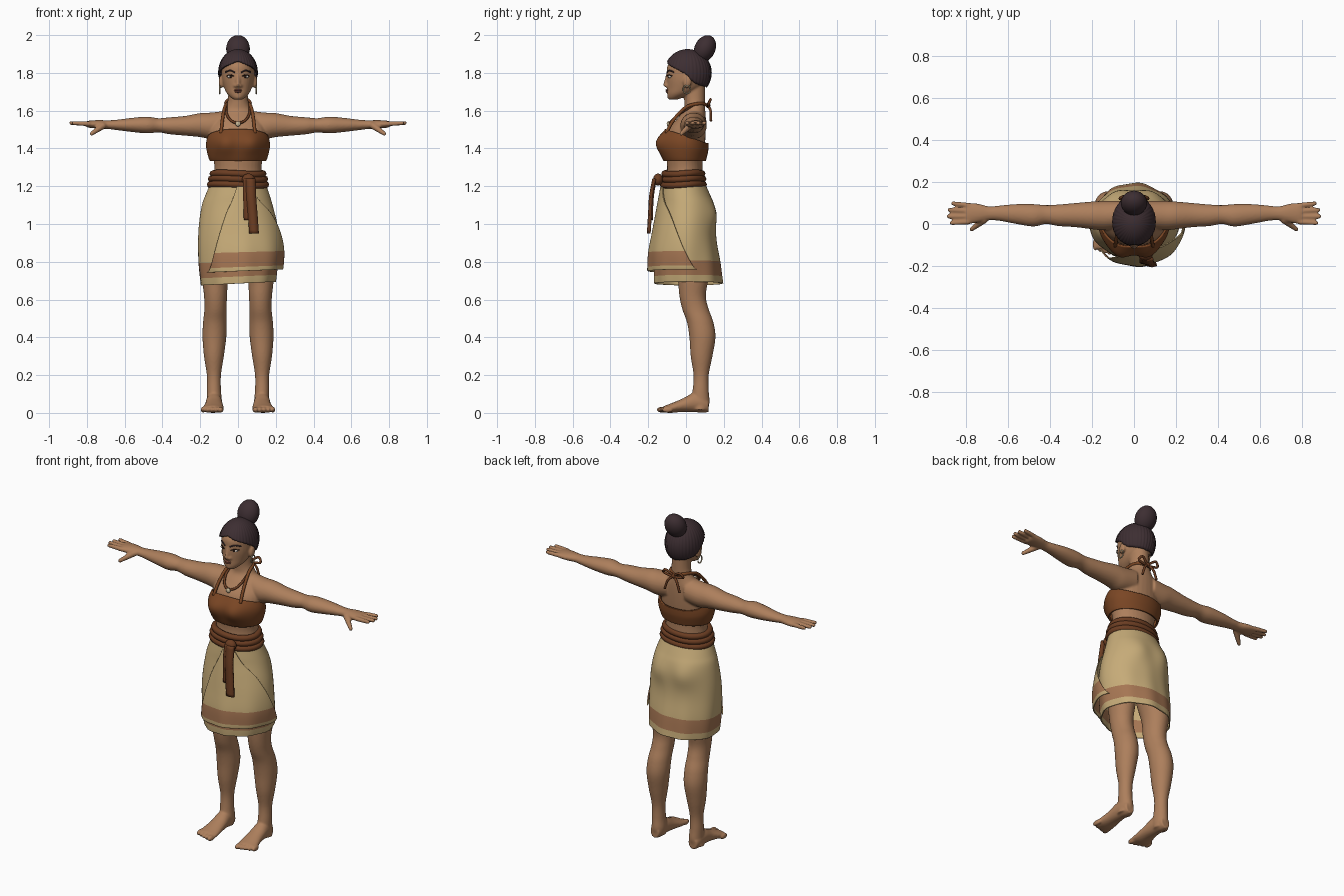
import bpy, bmesh, math
from mathutils import Vector, Matrix, Euler

cube = bpy.data.objects.get("Cube")
if cube:
    bpy.data.objects.remove(cube, do_unlink=True)


def material(name, code):
    rgb = [int(code[i:i + 2], 16) / 255 for i in (0, 2, 4)]
    col = [c / 12.92 if c < .04 else ((c + .055) / 1.055) ** 2.4 for c in rgb] + [1]
    m = bpy.data.materials.new(name)
    m.use_nodes = True
    m.diffuse_color = col
    bsdf = next(n for n in m.node_tree.nodes if n.type == "BSDF_PRINCIPLED")
    bsdf.inputs["Base Color"].default_value = col
    bsdf.inputs["Roughness"].default_value = .8
    return m


skin = material("skin", "AD7F5C")
hair = material("dark_hair", "3D2E32")
leather = material("brown_leather", "7A4624")
rope = material("dark_rope", "6B3D22")
linen = material("tan_linen", "C6AB78")
trim = material("brown_trim", "A67653")
lip = material("lip_red", "8A5243")
white = material("eye_white", "D8CFC4")
dark = material("eye_dark", "2A1A14")
bone = material("pale_bone", "C9B896")


def spline(rows, n):
    """Smooth interpolation through rows of numbers."""
    out = []
    for i in range(len(rows) - 1):
        quad = [rows[min(max(i + j, 0), len(rows) - 1)] for j in (-1, 0, 1, 2)]
        for k in range(n):
            t = k / n
            out.append([b + .5 * t * (c - a + t * (2 * a - 5 * b + 4 * c - d + t * (3 * (b - c) + d - a)))
                        for a, b, c, d in zip(*quad)])
    return out + [list(rows[-1])]


def loft(bm, rows, axis="z", side=1, sides=32, n=5, cap=True, span=None, warp=None, paint=None):
    """Oval rings; each row is position, then low/high of the two cross directions."""
    rows = spline(rows, n)
    rings = []
    for i, (a, u0, u1, v0, v1) in enumerate(rows):
        lo, hi = span(i / (len(rows) - 1)) if span else (0, math.tau)
        ring = []
        for k in range(sides):
            t = lo + (hi - lo) * k / (sides - 1 if span else sides)
            u = (u0 + u1 + (u1 - u0) * math.cos(t)) / 2
            v = (v0 + v1 + (v1 - v0) * math.sin(t)) / 2
            p = Vector({"z": (u, v, a), "x": (a, u, v), "y": (u, a, v)}[axis])
            p.x *= side
            ring.append(bm.verts.new(warp(p) if warp else p))
        rings.append(ring)
    for i, (r, s) in enumerate(zip(rings, rings[1:])):
        for k in range(sides - 1 if span else sides):
            j = (k + 1) % sides
            f = bm.faces.new((r[k], r[j], s[j], s[k]))
            if paint:
                f.material_index = paint((rows[i][0] + rows[i + 1][0]) / 2)
    if cap:
        bm.faces.new(rings[0])
        bm.faces.new(rings[-1])


def ball(bm, loc, size, tilt=0):
    m = Matrix.LocRotScale(Vector(loc), Euler((tilt, 0, 0)), Vector(size))
    return bmesh.ops.create_uvsphere(bm, u_segments=24, v_segments=14, radius=1, matrix=m)["verts"]


def rod(bm, a, b, ra, rb):
    a, b = Vector(a), Vector(b)
    m = Matrix.Translation((a + b) / 2) @ (b - a).to_track_quat("Z", "Y").to_matrix().to_4x4()
    bmesh.ops.create_cone(bm, cap_ends=True, segments=16, radius1=ra, radius2=rb, depth=(b - a).length, matrix=m)
    ball(bm, a, [ra] * 3)
    ball(bm, b, [rb] * 3)


def finish(bm, name, *mats, thick=0):
    bmesh.ops.recalc_face_normals(bm, faces=bm.faces)
    me = bpy.data.meshes.new(name)
    bm.to_mesh(me)
    bm.free()
    for m in mats:
        me.materials.append(m)
    me.shade_smooth()
    ob = bpy.data.objects.new(name, me)
    bpy.context.collection.objects.link(ob)
    if thick:
        mod = ob.modifiers.new("thickness", "SOLIDIFY")
        mod.thickness, mod.offset = thick, 0
    return ob


def blob(name, loc, size, mat, tilt=0):
    bm = bmesh.new()
    ball(bm, loc, size, tilt)
    return finish(bm, name, mat)


def cord(name, pts, r, mat, closed=False):
    """Round cord along a smooth path."""
    pts = [Vector(p) for p in (pts if closed else spline(pts, 6))]
    bm = bmesh.new()
    rings = []
    for i, p in enumerate(pts):
        nxt = pts[(i + 1) % len(pts)] if closed else pts[min(i + 1, len(pts) - 1)]
        q = (nxt - pts[i - 1 if closed else max(i - 1, 0)]).to_track_quat("Z", "Y")
        rings.append([bm.verts.new(p + q @ Vector((r * math.cos(k * math.pi / 4), r * math.sin(k * math.pi / 4), 0)))
                      for k in range(8)])
    pairs = list(zip(rings, rings[1:]))
    if closed:
        pairs.append((rings[-1], rings[0]))
    for a, b in pairs:
        # match the nearest corners so that the cord never twists
        o = min(range(8), key=lambda s: sum((a[k].co - b[(k + s) % 8].co).length for k in range(8)))
        for k in range(8):
            bm.faces.new((a[k], a[(k + 1) % 8], b[(k + 1 + o) % 8], b[(k + o) % 8]))
    if not closed:
        bm.faces.new(rings[0])
        bm.faces.new(rings[-1])
    return finish(bm, name, mat)


def ribbon(name, pts, width, mat):
    bm = bmesh.new()
    rows = [[bm.verts.new((x + s * width / 2, y - .006 * (s == 0), z)) for s in (-1, 0, 1)]
            for x, y, z in spline(pts, 4)]
    for a, b in zip(rows, rows[1:]):
        for k in (0, 1):
            bm.faces.new((a[k], a[k + 1], b[k + 1], b[k]))
    return finish(bm, name, mat, thick=.014)


# Body: overlapping limbs fused into one skin
bm = bmesh.new()
torso = [(1, .17, -.1, .13), (1.12, .16, -.11, .13), (1.2, .14, -.11, .09), (1.28, .125, -.1, .088),
         (1.34, .13, -.102, .088), (1.42, .15, -.105, .1), (1.5, .15, -.09, .105), (1.56, .125, -.045, .105),
         (1.6, .08, -.012, .102), (1.64, .057, -.008, .1), (1.7, .051, -.012, .1), (1.76, .05, 0, .1)]
head = [(1.658, .02, -.088, -.05), (1.668, .036, -.097, -.02), (1.69, .058, -.1, .03), (1.72, .073, -.1, .08),
        (1.76, .084, -.102, .108), (1.8, .087, -.102, .12), (1.84, .085, -.097, .118), (1.88, .066, -.065, .09),
        (1.905, .035, -.03, .05)]
for part in (torso, head):
    loft(bm, [(z, -x, x, f, b) for z, x, f, b in part])
rod(bm, (0, -.098, 1.79), (0, -.11, 1.737), .008, .011)
ball(bm, (0, -.08, 1.674), (.022, .02, .016))
leg = [(.015, .09, .17, .035, .115), (.06, .085, .165, .025, .125), (.12, .09, .165, .035, .12),
       (.2, .09, .165, .04, .12), (.3, .075, .18, .025, .14), (.4, .062, .188, .018, .156),
       (.48, .06, .185, .005, .145), (.55, .06, .178, -.02, .12), (.62, .058, .18, -.035, .105),
       (.72, .05, .19, -.045, .12), (.85, .02, .19, -.07, .13), (1.02, 0, .18, -.09, .13)]
foot = [(.12, .1, .155, .005, .07), (.09, .09, .165, 0, .1), (.04, .085, .17, .005, .105),
        (-.02, .08, .175, .005, .075), (-.08, .075, .188, 0, .05), (-.115, .075, .192, .002, .038)]
arm = [(.06, -.02, .11, 1.46, 1.6), (.14, -.03, .11, 1.45, 1.59), (.2, -.025, .107, 1.46, 1.587),
       (.28, -.015, .1, 1.468, 1.572), (.36, -.01, .093, 1.475, 1.565), (.42, 0, .09, 1.485, 1.56),
       (.48, -.012, .095, 1.48, 1.568), (.56, 0, .095, 1.487, 1.562), (.64, .015, .088, 1.497, 1.552),
       (.69, .018, .084, 1.503, 1.549), (.74, .008, .096, 1.505, 1.55), (.79, 0, .101, 1.51, 1.547),
       (.805, .005, .095, 1.515, 1.542)]
for s in (1, -1):
    loft(bm, leg, "z", s)
    loft(bm, foot, "y", s)
    loft(bm, arm, "x", s)
    for k in range(4):
        y = .088 - .026 * k
        rod(bm, (s * .79, y, 1.53), (s * (.862, .88, .884, .87)[k], y + .01 - .005 * k, 1.534), .013, .0105)
    rod(bm, (s * .715, .02, 1.52), (s * .775, -.025, 1.478), .018, .011)
    for k in range(5):
        ball(bm, (s * (.093 + .023 * k), -.126 + .007 * k, .017), (.016 if k == 0 else .012, .03, .016))
    ball(bm, (s * .013, -.101, 1.732), (.01, .011, .009))
    ball(bm, (s * .089, .008, 1.752), (.013, .022, .034), -.2)
body = finish(bm, "body", skin)
mod = body.modifiers.new("fuse", "REMESH")
mod.mode, mod.voxel_size, mod.use_smooth_shade = "VOXEL", .006, True
mod = body.modifiers.new("soften", "SMOOTH")
mod.factor, mod.iterations = .5, 3


# Face
def face_y(x):
    return .009 - .111 * math.sqrt(1 - (x / .087) ** 2)


for s, tag in ((1, "left"), (-1, "right")):
    ey = face_y(.04)
    blob(tag + "_eye", (s * .04, ey + .006, 1.78), (.017, .011, .008), white)
    blob(tag + "_iris", (s * .039, ey - .001, 1.78), (.007, .006, .007), dark)
    cord(tag + "_lashes", [(s * x, face_y(x) - .003, z) for x, z in ((.022, 1.782), (.04, 1.789), (.06, 1.784))],
         .003, dark)
    cord(tag + "_eyebrow", [(s * x, face_y(x) - .001, z) for x, z in ((.016, 1.802), (.042, 1.813), (.066, 1.804))],
         .004, hair)
    cord(tag + "_earring", [(s * .096, .004 + .019 * math.cos(a * .4), 1.712 + .022 * math.sin(a * .4))
                            for a in [k * math.pi / 4 for k in range(20)]], .0035, bone)
for name, z, w in (("upper_lip", 1.709, .021), ("lower_lip", 1.7, .018)):
    blob(name, (0, -.099, z), (w, .009, .0055), lip)


# Hair: ridged cap with a hairline that drops towards the nape
line = spline([(0, 1.862), (.9, 1.828), (1.5, 1.79), (2, 1.742), (math.pi, 1.725)], 8)
bm = bmesh.new()
rings = []
for i in range(17):
    ring = []
    for k in range(144):
        t = k * math.tau / 144
        z = min(line, key=lambda q: abs(q[0] - min(t, math.tau - t)))[1]
        low = math.asin((z - 1.8) / .122)
        v = low + (math.pi / 2 - .03 - low) * i / 16
        r = math.cos(v) * (1 + .012 * math.cos(36 * t))
        ring.append(bm.verts.new((.1 * r * math.sin(t), .01 - .121 * r * math.cos(t), 1.8 + .122 * math.sin(v))))
    rings.append(ring)
for a, b in zip(rings, rings[1:]):
    for k in range(144):
        bm.faces.new((a[k], a[k - 1], b[k - 1], b[k]))
bm.faces.new(rings[-1])
finish(bm, "hair_cap", hair, thick=.008)
blob("hair_bun", (0, .1, 1.928), (.063, .055, .075), hair, -.45)
cord("hair_tie", [(.04 * math.cos(k * .3927), .068 + .034 * math.sin(k * .3927), 1.884 - .016 * math.sin(k * .3927))
                  for k in range(16)], .011, hair, True)


# Chest wrap
def bust(p):
    k = (p.z - 1.335) / .165
    back = min(max((p.y + .1) / .2, 0), 1)
    if p.y < 0:
        p.y -= .042 * sum(math.exp(-((p.x - c) ** 2 + (p.z - 1.425) ** 2) / .004) for c in (.072, -.072))
    p.z -= .07 * k * back
    return p


bm = bmesh.new()
loft(bm, [(z, -x, x, f, b) for z, x, f, b in (
    (1.335, .144, -.112, .1), (1.36, .152, -.118, .104), (1.42, .163, -.122, .112),
    (1.46, .163, -.118, .114), (1.5, .155, -.1, .114))], sides=64, cap=False, warp=bust)
finish(bm, "chest_wrap", leather, thick=.01)

# Halter straps, necklace and the bow at the nape
for s, tag in ((1, "left"), (-1, "right")):
    cord(tag + "_strap", [(s * .09, -.105, 1.48), (s * .083, -.066, 1.55), (s * .07, 0, 1.618),
                          (s * .05, .075, 1.638), (0, .11, 1.63)], .009, leather)
    cord(tag + "_bow_end", [(0, .115, 1.628), (s * .03, .13, 1.6), (s * .05, .132, 1.545)], .007, rope)
    cord(tag + "_bow_loop", [(0, .115, 1.628), (s * .045, .13, 1.66), (s * .065, .12, 1.635), (0, .118, 1.622)],
         .007, rope)
cord("necklace", [(x, y, z) for x, y, z in ((.06, .04, 1.63), (.062, -.025, 1.59), (.04, -.072, 1.55),
     (0, -.086, 1.535), (-.04, -.072, 1.55), (-.062, -.025, 1.59), (-.06, .04, 1.63))], .007, rope)
blob("bow_knot", (0, .117, 1.628), (.015, .012, .014), rope)
blob("pendant", (0, -.094, 1.53), (.014, .008, .014), bone)


# Skirt with gentle folds, a slanted hem and a fuller back
def drape(p):
    low = min(max((1.05 - p.z) / .35, 0), 1)
    fold = 1 + .016 * low * math.cos(9 * math.atan2(p.y, p.x))
    if p.y > 0:
        p.y += .022 * sum(math.exp(-((p.x - c) ** 2 + (p.z - 1.05) ** 2) / .005) for c in (.085, -.085))
    return Vector((p.x * fold, p.y * fold, p.z + .05 * p.x * low))


bm = bmesh.new()
loft(bm, [(.685, -.195, .195, -.165, .193), (.722, -.2, .2, -.166, .188), (.8, -.208, .208, -.165, .178),
          (.9, -.21, .213, -.16, .16), (1, -.204, .204, -.15, .15), (1.1, -.188, .18, -.135, .14),
          (1.15, -.17, .165, -.13, .125), (1.21, -.145, .145, -.122, .1)],
     sides=96, cap=False, warp=drape, paint=lambda z: int(.722 < z < .8))
finish(bm, "skirt", linen, trim, thick=.006)

# Front wrap panel, widening downwards
bm = bmesh.new()
front = -math.pi / 2
loft(bm, [(.75, -.208, .232, -.2, .2), (.772, -.212, .236, -.2, .195), (.85, -.217, .24, -.196, .18),
          (.95, -.217, .23, -.178, .165), (1.05, -.206, .206, -.16, .155), (1.12, -.19, .183, -.147, .145),
          (1.21, -.152, .152, -.13, .102)],
     sides=64, cap=False, warp=drape, paint=lambda z: int(.772 < z < .85),
     span=lambda s: (front - .95 * (1 - s), front + .3 + 1.55 * (1 - s ** 1.6)))
finish(bm, "wrap_panel", linen, trim, thick=.006)

# Belt coils and hanging sash
for name, z, x, y in (("lower", 1.208, .147, .107), ("middle", 1.238, .142, .104), ("upper", 1.266, .133, .099)):
    cord(name + "_belt_coil", [(x * math.cos(k * math.tau / 48), -.014 + y * math.sin(k * math.tau / 48),
                                z + .004 * math.sin(k * .26)) for k in range(48)], .018, rope, True)
blob("sash_knot", (.055, -.148, 1.235), (.034, .026, .032), rope)
ribbon("sash_short_end", [(.05, -.16, 1.24), (.05, -.174, 1.17), (.053, -.18, 1.1), (.055, -.182, 1.02)], .045, rope)
ribbon("sash_long_end", [(.068, -.165, 1.24), (.07, -.182, 1.15), (.078, -.188, 1.05), (.085, -.194, .95)], .048, rope)
